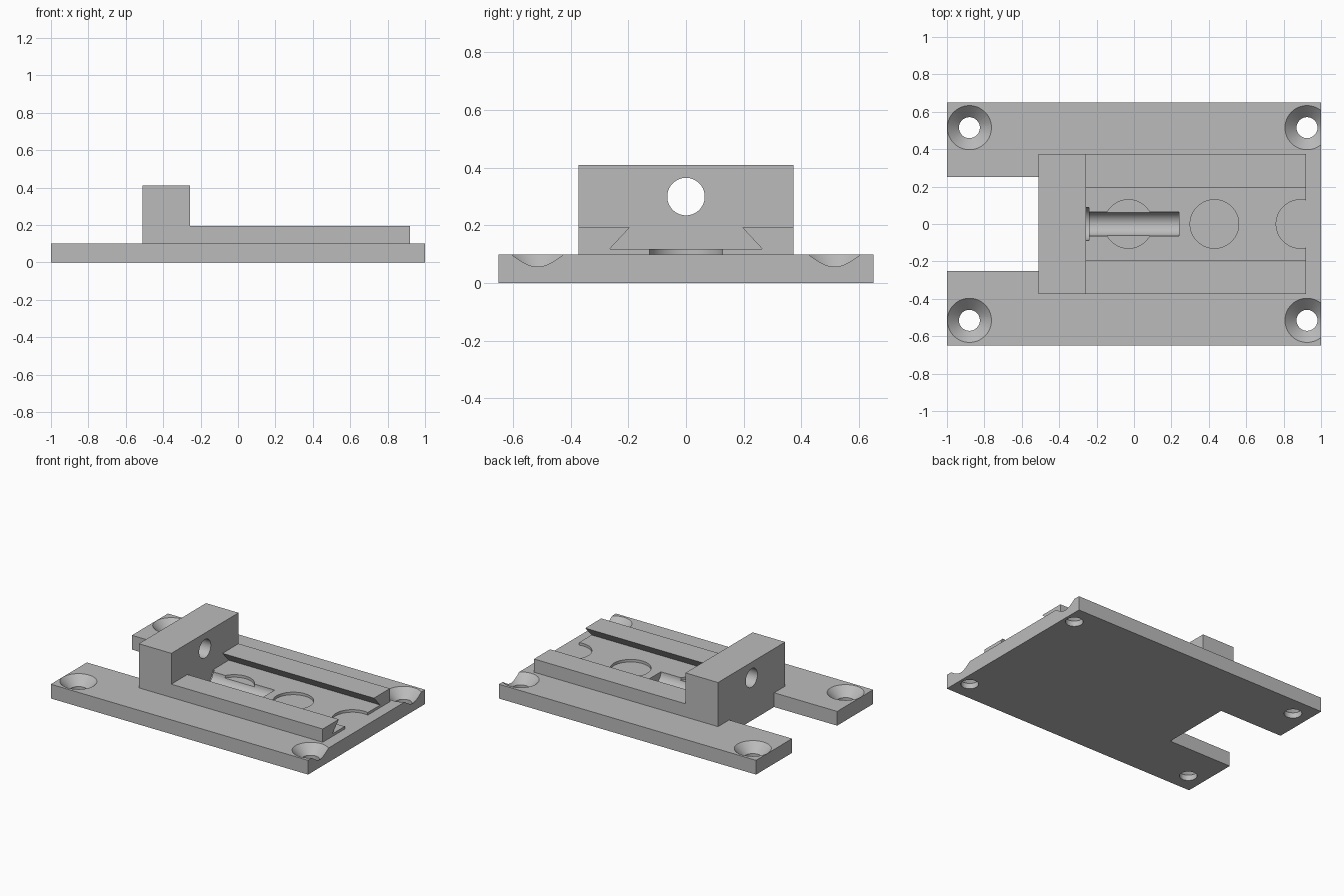
import bpy
import bmesh
from math import radians
from mathutils import Matrix, Vector

default = bpy.data.objects.get("Cube")
if default:
    bpy.data.objects.remove(default, do_unlink=True)

grey = bpy.data.materials.new("plain grey")
grey.use_nodes = True
colour = (0.5, 0.5, 0.5, 1)
grey.diffuse_color = colour
grey.node_tree.nodes["Principled BSDF"].inputs["Base Color"].default_value = colour

BASE_TOP = 0.1
FLOOR = 0.118
RAIL_TOP = 0.193
BLOCK_BACK, BLOCK_FRONT, RAIL_END = -0.51, -0.257, 0.92
HALF = 0.373


def finish(name, bm):
    bmesh.ops.recalc_face_normals(bm, faces=bm.faces)
    mesh = bpy.data.meshes.new(name)
    bm.to_mesh(mesh)
    bm.free()
    mesh.materials.append(grey)
    obj = bpy.data.objects.new(name, mesh)
    bpy.context.collection.objects.link(obj)
    return obj


def extrude(name, points, direction):
    bm = bmesh.new()
    face = bm.faces.new([bm.verts.new(p) for p in points])
    moved = bmesh.ops.extrude_face_region(bm, geom=[face])["geom"]
    verts = [v for v in moved if isinstance(v, bmesh.types.BMVert)]
    bmesh.ops.translate(bm, verts=verts, vec=direction)
    return finish(name, bm)


def cylinder(name, start, end, r1, r2=None):
    start, end = Vector(start), Vector(end)
    axis = end - start
    turn = axis.to_track_quat("Z", "Y").to_matrix().to_4x4()
    bm = bmesh.new()
    bmesh.ops.create_cone(bm, cap_ends=True, segments=64, radius1=r1,
                          radius2=r1 if r2 is None else r2, depth=axis.length,
                          matrix=Matrix.Translation((start + end) / 2) @ turn)
    obj = finish(name, bm)
    obj.hide_render = True
    return obj


def cut(obj, cutters):
    bpy.ops.object.select_all(action="DESELECT")
    bpy.context.view_layer.objects.active = obj
    obj.select_set(True)
    for cutter in cutters:
        mod = obj.modifiers.new("cut", "BOOLEAN")
        mod.operation = "DIFFERENCE"
        mod.solver = "EXACT"
        mod.object = cutter
        bpy.ops.object.modifier_apply(modifier=mod.name)
    bpy.ops.object.shade_smooth_by_angle(angle=radians(30))


# Base plate with a slot in its back edge
outline = [(-1, -0.65), (1, -0.65), (1, 0.65), (-1, 0.65),
           (-1, 0.25), (BLOCK_BACK, 0.25), (BLOCK_BACK, -0.25), (-1, -0.25)]
base = extrude("base_plate", [(x, y, 0) for x, y in outline], (0, 0, BASE_TOP))

# Dovetail slide, open at its free end
profile = [(-HALF, BASE_TOP), (HALF, BASE_TOP), (HALF, RAIL_TOP), (0.195, RAIL_TOP),
           (0.265, FLOOR), (-0.265, FLOOR), (-0.195, RAIL_TOP), (-HALF, RAIL_TOP)]
rails = extrude("dovetail_rails", [(BLOCK_FRONT, y, z) for y, z in profile],
                (RAIL_END - BLOCK_FRONT, 0, 0))

# End block
corners = [(BLOCK_BACK, -HALF), (BLOCK_FRONT, -HALF), (BLOCK_FRONT, HALF), (BLOCK_BACK, HALF)]
block = extrude("end_block", [(x, y, BASE_TOP) for x, y in corners], (0, 0, 0.41 - BASE_TOP))

# Countersunk screw holes
screw_cutters = []
for x in (-0.88, 0.925):
    for y in (-0.515, 0.515):
        screw_cutters.append(cylinder("screw_hole", (x, y, -0.05), (x, y, 0.2), 0.056))
        screw_cutters.append(cylinder("countersink", (x, y, 0.028), (x, y, 0.128), 0.046, 0.146))

# Round pockets in the slide floor
pockets = [cylinder("pocket", (x, 0, 0.05), (x, 0, 0.15), 0.13) for x in (-0.03, 0.43, 0.89)]

# Half-round groove with a wider collar recess beside the block
groove = [cylinder("groove", (-0.25, 0, FLOOR), (0.24, 0, FLOOR), 0.064),
          cylinder("collar_recess", (-0.26, 0, FLOOR), (-0.24, 0, FLOOR), 0.088)]

# Round hole through the end block
bore = cylinder("bore", (-0.6, 0, 0.3), (-0.1, 0, 0.3), 0.065)

cut(base, screw_cutters + groove)
cut(rails, pockets + groove)
cut(block, [bore])
for cutter in screw_cutters + pockets + groove + [bore]:
    bpy.data.objects.remove(cutter, do_unlink=True)
